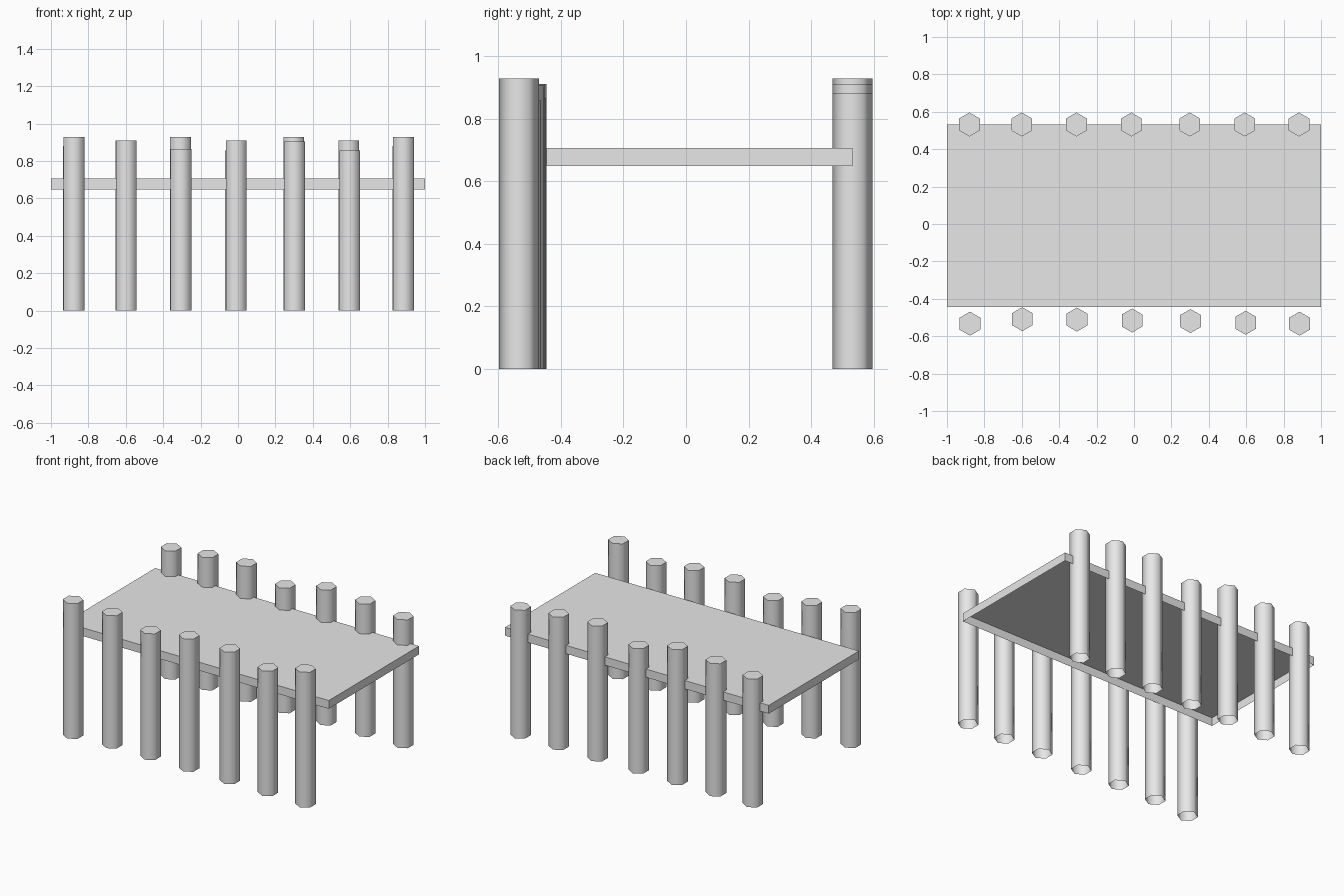
import bpy, bmesh
from mathutils import Matrix

default_cube = bpy.data.objects.get("Cube")
if default_cube:
    bpy.data.objects.remove(default_cube, do_unlink=True)

# One plain grey for everything
grey = bpy.data.materials.new("light_grey")
grey.use_nodes = True
colour = (0.8, 0.8, 0.8, 1.0)
grey.diffuse_color = colour
for node in grey.node_tree.nodes:
    if node.type == 'BSDF_PRINCIPLED':
        node.inputs["Base Color"].default_value = colour


def finish(name, bm, smooth_sides=False):
    """Open the underside, set the shading and make the object."""
    bm.normal_update()
    bottom = [f for f in bm.faces if f.normal.z < -0.9]
    bmesh.ops.delete(bm, geom=bottom, context='FACES_ONLY')
    for f in bm.faces:
        f.smooth = smooth_sides and abs(f.normal.z) < 0.5
    mesh = bpy.data.meshes.new(name)
    bm.to_mesh(mesh)
    bm.free()
    mesh.materials.append(grey)
    obj = bpy.data.objects.new(name, mesh)
    bpy.context.collection.objects.link(obj)
    return obj


def post(name, x, y, height, radius=0.064):
    """Six-sided post with a corner towards the front, standing on the ground."""
    bm = bmesh.new()
    bmesh.ops.create_cone(bm, cap_ends=True, segments=6, radius1=radius,
                          radius2=radius, depth=height)
    # Put a corner on the y axis whatever the starting angle
    if not any(abs(v.co.x) < 0.001 for v in bm.verts):
        bmesh.ops.rotate(bm, verts=bm.verts, matrix=Matrix.Rotation(0.5235988, 3, 'Z'))
    obj = finish(name, bm, smooth_sides=True)
    obj.location = (x, y, height / 2)


# Deck: a shallow box, open below
x_half, y_front, y_back, z_low, z_top = 1.0, -0.445, 0.532, 0.648, 0.705
deck_bm = bmesh.new()
bmesh.ops.create_cube(deck_bm, size=1)
bmesh.ops.scale(deck_bm, verts=deck_bm.verts,
                vec=(2 * x_half, y_back - y_front, z_top - z_low))
bmesh.ops.translate(deck_bm, verts=deck_bm.verts,
                    vec=(0, (y_front + y_back) / 2, (z_low + z_top) / 2))
finish("deck", deck_bm)

# Front posts stand just clear of the deck: x, y, height
front_posts = [
    (-0.877, -0.533, 0.928), (-0.597, -0.509, 0.91), (-0.305, -0.511, 0.865),
    (-0.01, -0.516, 0.91), (0.302, -0.519, 0.905), (0.597, -0.528, 0.857),
    (0.885, -0.533, 0.928),
]
for i, (x, y, height) in enumerate(front_posts, 1):
    post(f"front_post_{i}", x, y, height)

# Back posts run through the deck edge in a straight row: x, height
back_posts = [(-0.88, 0.88), (-0.6, 0.91), (-0.308, 0.928), (-0.014, 0.857),
              (0.298, 0.928), (0.592, 0.91), (0.882, 0.88)]
for i, (x, height) in enumerate(back_posts, 1):
    post(f"back_post_{i}", x, y_back, height)
